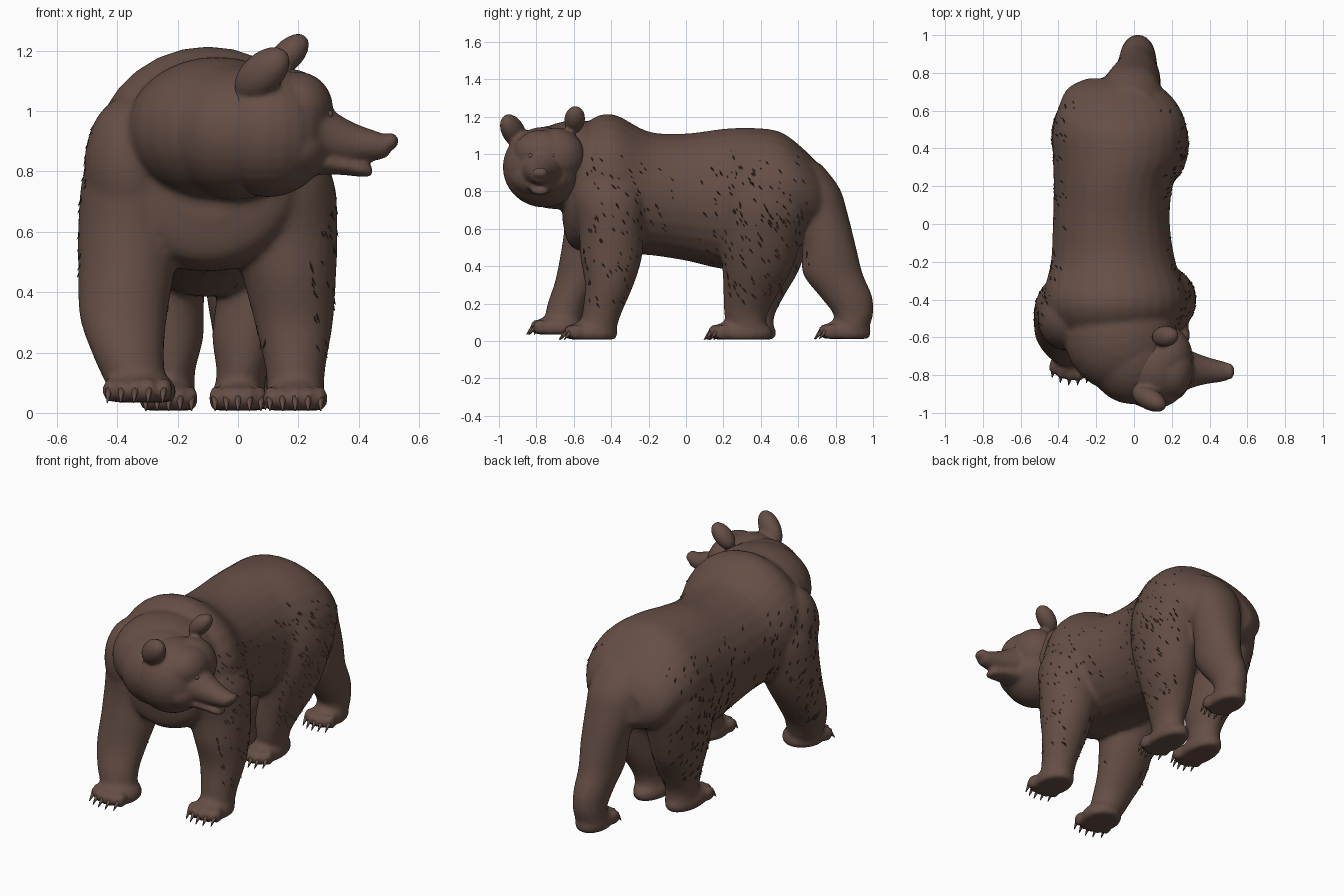
import bpy, bmesh, math, random
from mathutils import Vector, Matrix
from mathutils.bvhtree import BVHTree

random.seed(4)
cube = bpy.data.objects.get("Cube")
if cube:
    bpy.data.objects.remove(cube, do_unlink=True)

fur = bpy.data.materials.new("brown_fur")
fur.use_nodes = True
colour = (0.13, 0.077, 0.06, 1)
fur.diffuse_color = colour
shader = fur.node_tree.nodes["Principled BSDF"]
shader.inputs["Base Color"].default_value = colour
shader.inputs["Roughness"].default_value = 0.8


def finish(bm, name, voxel=0, smooth=0):
    """Turn a bmesh into an object, optionally fusing its shells together."""
    bmesh.ops.recalc_face_normals(bm, faces=bm.faces)
    mesh = bpy.data.meshes.new(name)
    bm.to_mesh(mesh)
    bm.free()
    mesh.materials.append(fur)
    for poly in mesh.polygons:
        poly.use_smooth = True
    obj = bpy.data.objects.new(name, mesh)
    bpy.context.collection.objects.link(obj)
    if voxel:
        mod = obj.modifiers.new("fuse", "REMESH")
        mod.mode = "VOXEL"
        mod.voxel_size = voxel
        mod.use_smooth_shade = True
        relax = obj.modifiers.new("relax", "SMOOTH")
        relax.factor = 0.5
        relax.iterations = smooth
    return obj


def ball(bm, centre, radii, turn=0, lift=0):
    mat = (Matrix.Translation(centre) @ Matrix.Rotation(turn, 4, "Z")
           @ Matrix.Rotation(-lift, 4, "Y") @ Matrix.Diagonal((*radii, 1)))
    return bmesh.ops.create_uvsphere(bm, u_segments=24, v_segments=16, radius=1, matrix=mat)["verts"]


def spline(a, b, c, d, t):
    return [0.5 * (2 * q + (r - p) * t + (2 * p - 5 * q + 4 * r - s) * t * t
            + (3 * q - p - 3 * r + s) * t ** 3) for p, q, r, s in zip(a, b, c, d)]


def loft(bm, axis, rings, sides=28, steps=4):
    """Rings are (station on axis, centre u, centre v, radius u, radius v)."""
    u, v = [i for i in range(3) if i != axis]
    path = []
    for i in range(len(rings) - 1):
        quad = [rings[min(max(i + k, 0), len(rings) - 1)] for k in (-1, 0, 1, 2)]
        path += [spline(*quad, s / steps) for s in range(steps)]
    path.append(rings[-1])
    loops = []
    for w, cu, cv, ru, rv in path:
        loop = []
        for k in range(sides):
            ang = math.tau * k / sides
            co = [0, 0, 0]
            co[axis] = w
            co[u] = cu + ru * math.cos(ang)
            co[v] = cv + rv * math.sin(ang)
            loop.append(bm.verts.new(co))
        loops.append(loop)
    for a, b in zip(loops, loops[1:]):
        for k in range(sides):
            n = (k + 1) % sides
            bm.faces.new((a[k], a[n], b[n], b[k]))
    bm.faces.new(loops[0])
    bm.faces.new(loops[-1])


claws = bmesh.new()


def foot(bm, x, y, length, width, floor, turn=0):
    """Flat-soled paw whose toes point to the front, with five claws."""
    place = Matrix.Translation((x, y, floor)) @ Matrix.Rotation(turn, 4, "Z")
    half = length / 2
    verts = ball(bm, (0, 0, 0.035), (width, half, 0.075))
    for i in range(5):
        side = (i - 2) / 2
        front = -half * (0.86 - 0.2 * side * side)
        tx = side * width * 0.8
        verts += ball(bm, (tx, front, 0.04), (width * 0.22, 0.045, 0.042))
        tilt = Matrix.Translation((tx, front - 0.045, 0.02)) @ Matrix.Rotation(math.radians(140), 4, "X")
        bmesh.ops.create_cone(claws, cap_ends=True, segments=8, radius1=0.013,
                              radius2=0.002, depth=0.055, matrix=place @ tilt)
    for vert in verts:
        vert.co.z = max(vert.co.z, 0)
        vert.co = place @ vert.co


# Torso, from chest to rump
body = bmesh.new()
loft(body, 1, [
    (-.66, -.1, .78, .12, .14), (-.62, -.1, .79, .27, .28), (-.5, -.1, .83, .36, .36),
    (-.38, -.1, .84, .38, .37), (-.2, -.11, .79, .33, .33), (0, -.12, .77, .31, .34),
    (.2, -.11, .76, .315, .375), (.35, -.08, .77, .35, .37), (.5, -.075, .8, .355, .32),
    (.62, -.08, .8, .32, .235), (.72, -.1, .76, .25, .17), (.77, -.11, .74, .14, .1)])

# Neck and right shoulder
ball(body, (-.07, -.59, .94), (.3, .3, .24))
ball(body, (-.01, -.69, .93), (.24, .265, .225))
ball(body, (-.36, -.5, .82), (.15, .17, .23))

# Front legs
loft(body, 2, [
    (.07, .19, -.47, .095, .1), (.15, .19, -.45, .1, .105), (.3, .185, -.41, .13, .13),
    (.45, .17, -.4, .155, .165), (.6, .15, -.4, .18, .175), (.78, .13, -.41, .185, .2),
    (.95, .08, -.42, .14, .17)])
loft(body, 2, [
    (.1, -.34, -.66, .1, .1), (.2, -.365, -.63, .12, .11), (.32, -.38, -.57, .145, .13),
    (.47, -.37, -.51, .16, .16), (.62, -.36, -.47, .17, .18), (.8, -.34, -.45, .17, .2),
    (.98, -.28, -.43, .14, .17)])
foot(body, .19, -.5, .27, .105, .008)
foot(body, -.32, -.68, .26, .115, .035, -.15)

# Paired hind legs: hips sway sideways with height, the right leg trails a little
for side in (-1, 1):
    loft(body, 2, [(z, .06 * min(z, .7) - .115 + side * out, y - .02 * side, rx, ry)
                   for z, out, y, rx, ry in (
        (.06, .115, .35, .085, .1), (.14, .12, .34, .085, .115), (.25, .13, .365, .115, .145),
        (.38, .16, .4, .14, .185), (.55, .18, .42, .165, .22), (.72, .185, .445, .18, .24),
        (.88, .16, .44, .17, .23), (1, .12, .43, .13, .17))])
    foot(body, side * .115 - .115, .31 - .01 * side, .33, .095, .008)

# Trailing hind leg
loft(body, 2, [
    (.05, .015, .88, .09, .09), (.14, .02, .895, .09, .105), (.24, .02, .855, .1, .14),
    (.36, .015, .785, .115, .16), (.5, .01, .765, .13, .145), (.68, -.01, .73, .15, .135),
    (.82, -.02, .685, .16, .135), (.95, -.03, .6, .14, .12)])
foot(body, .015, .86, .26, .095, .012)
body_obj = finish(body, "body_and_legs", .014, 6)
finish(claws, "claws")

# Head, turned to the left
head = bmesh.new()
ball(head, (.1, -.76, .93), (.21, .22, .215))
ball(head, (.17, -.7, .99), (.14, .16, .15))
ball(head, (.2, -.77, 1.01), (.115, .15, .12))
ball(head, (.19, -.77, .88), (.12, .17, .115))

# Upper muzzle, lower jaw and nose
loft(head, 0, [
    (.22, -.77, .93, .14, .12), (.3, -.77, .915, .1, .095), (.38, -.775, .895, .073, .068),
    (.46, -.78, .885, .056, .048), (.5, -.78, .885, .045, .035)])
loft(head, 0, [
    (.2, -.77, .84, .11, .055), (.32, -.775, .825, .07, .035),
    (.41, -.78, .808, .05, .026), (.445, -.78, .8, .03, .016)], steps=3)
ball(head, (.506, -.78, .9), (.026, .044, .028))

# Ears, long and rounded, pointing forwards with the face
ball(head, (.08, -.925, 1.125), (.115, .058, .068), -.5, .65)
ball(head, (.165, -.595, 1.185), (.088, .056, .05), .1, .8)
finish(head, "head", .011, 3)

# Eyes
eyes = bmesh.new()
for y in (-.83, -.71):
    ball(eyes, (.302, y, .99), (.013, .013, .013))
finish(eyes, "eyes")

# Raised locks of fur over the shoulders, flanks and upper legs
bpy.context.view_layer.update()
graph = bpy.context.evaluated_depsgraph_get()
skin = BVHTree.FromObject(body_obj, graph)
tufts = bmesh.new()
for _ in range(700):
    side = random.choice((-1, 1))
    y, z = random.uniform(-.55, .66), random.uniform(.2, 1)
    spot, normal, _, _ = skin.ray_cast(Vector((side, y, z)), Vector((-side, 0, 0)))
    if spot is None or abs(normal.x) < .35 or (abs(y + .05) < .17 and random.random() < .7):
        continue
    flow = Vector((0, .55 + random.uniform(-.2, .2), -.8))
    flow = (flow - normal * flow.dot(normal)).normalized()
    across = normal.cross(flow)
    size = random.uniform(.015, .04)
    base = spot - normal * .004
    tip = tufts.verts.new(spot + flow * size + normal * .005)
    rim = [tufts.verts.new(base + p) for p in
           (across * size * .2, -flow * size, -across * size * .2, flow * size * .5)]
    for k in range(4):
        tufts.faces.new((rim[k], rim[(k + 1) % 4], tip))
    tufts.faces.new(rim[::-1])
finish(tufts, "fur_locks")
